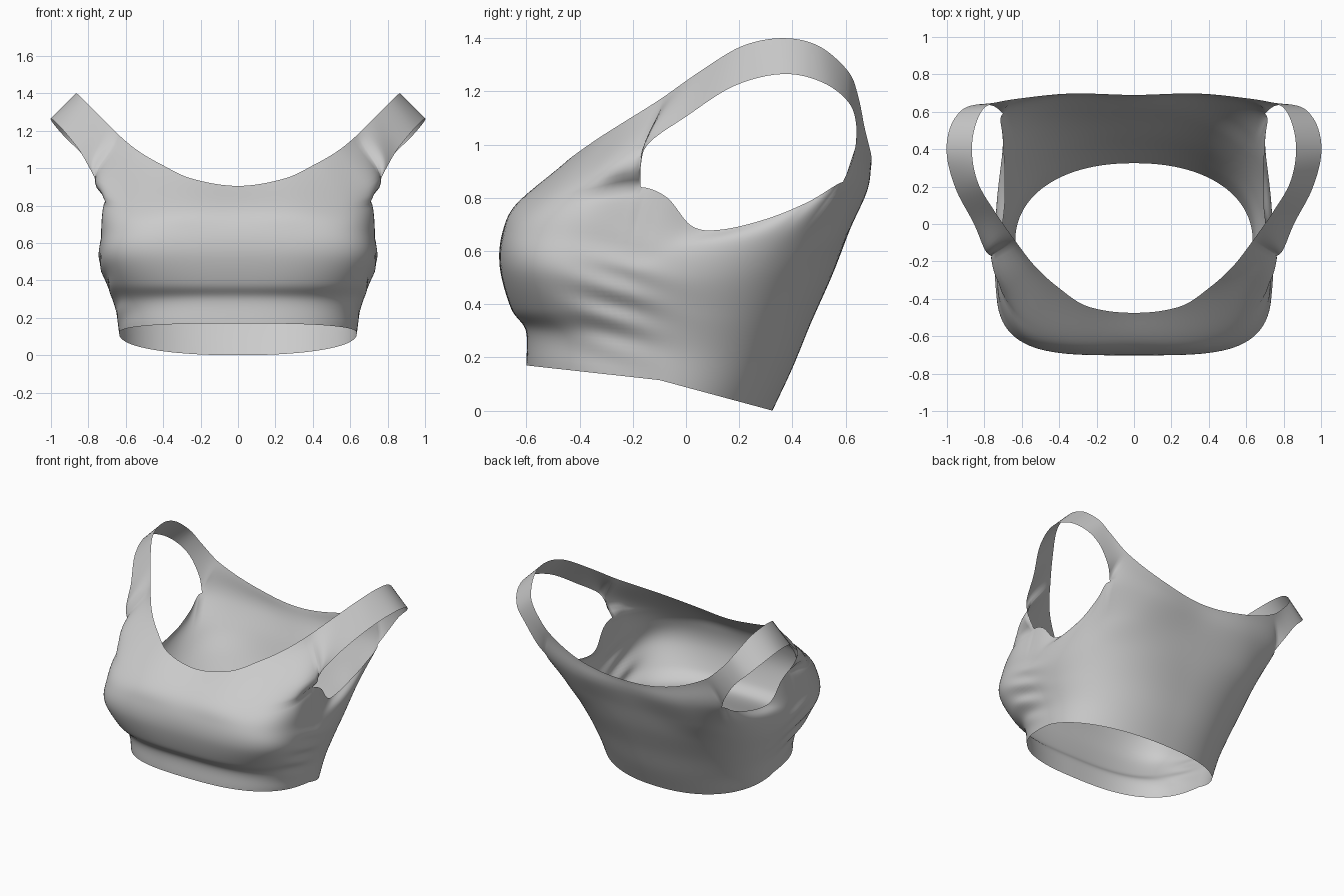
import bpy, bmesh
from math import sin, cos, radians, exp, pi
from mathutils import Vector

if "Cube" in bpy.data.objects:
    bpy.data.objects.remove(bpy.data.objects["Cube"])


def spline(keys, t):
    """Smooth curve through (t, vector) keys with uneven spacing."""
    n = len(keys)
    i = 0
    while i < n - 2 and t > keys[i + 1][0]:
        i += 1

    def slope(k):
        a, b = keys[max(k - 1, 0)], keys[min(k + 1, n - 1)]
        return (b[1] - a[1]) / (b[0] - a[0])
    (t0, p0), (t1, p1) = keys[i], keys[i + 1]
    h = t1 - t0
    u = (t - t0) / h
    return (p0 * (2*u**3 - 3*u*u + 1) + slope(i) * h * (u**3 - 2*u*u + u)
            + p1 * (3*u*u - 2*u**3) + slope(i + 1) * h * (u**3 - u*u))


def edge(points, closed=True):
    """Edge curve keyed by angle, continued across the centre plane."""
    keys = [(a, Vector(p)) for a, *p in points]
    if closed:
        flip = Vector((-1, 1, 1))
        a, p = keys[1]
        b, q = keys[-2]
        keys = [(-a, p * flip)] + keys + [(360 - b, q * flip)]
    return keys


# Horizontal sections: half width, centre y, front y/z/roundness, side z, back y/z/roundness
rings = [
    (.635, -.10, -.60, .17, 2.7, .115, .325, .00, 2.2),
    (.655, -.10, -.602, .30, 2.8, .25, .40, .16, 2.3),
    (.70, -.13, -.658, .385, 3.2, .38, .47, .33, 2.5),
    (.74, -.18, -.70, .54, 3.8, .50, .55, .51, 2.9),
    (.735, -.17, -.69, .67, 3.8, .60, .612, .67, 4.0),
]

# Angle, x, y, z along chest line and lower armhole
chest = edge([
    (0, 0, -.635, .775), (25, .33, -.63, .775), (45, .58, -.535, .785),
    (65, .70, -.37, .81), (84, .71, -.17, .84), (92, .71, -.07, .80),
    (99, .70, .02, .695), (107, .69, .13, .68), (115, .69, .30, .72),
    (124, .70, .46, .785), (132, .70, .59, .86), (150, .40, .673, .83),
    (180, 0, .668, .81)])
# Upper armhole, the outer edge of the strap
strap_outer = edge([
    (84, .71, -.17, .84), (86, .752, -.17, .92), (89, .793, -.145, 1.0),
    (94, .855, 0, 1.105), (100, .95, .18, 1.22), (106, 1.0, .36, 1.265),
    (113, .985, .51, 1.235), (119, .92, .61, 1.16), (124, .83, .64, 1.07),
    (128, .75, .63, .95), (132, .70, .59, .86)], closed=False)
# Neckline, the inner edge of the strap
neck = edge([
    (0, 0, -.475, .905), (25, .25, -.44, .945), (45, .41, -.335, 1.02),
    (65, .53, -.225, 1.09), (84, .635, -.09, 1.175), (94, .74, .06, 1.28),
    (100, .83, .21, 1.37), (106, .865, .36, 1.40), (113, .855, .50, 1.37),
    (119, .81, .61, 1.275), (124, .75, .645, 1.19), (132, .62, .67, 1.07),
    (150, .35, .697, .955), (180, 0, .69, .905)])


def ring_point(r, deg):
    w, yc, yf, zf, nf, zs, yb, zb, nb = r
    s, c = abs(sin(radians(deg))), cos(radians(deg))
    if deg in (0, 180):
        s = 0
    y1, z1, n = (yf, zf, nf) if c >= 0 else (yb, zb, nb)
    k = (s**n + abs(c)**n) ** (-1 / n)
    f = k * abs(c)
    return Vector((w * k * s, yc + (y1 - yc) * f, zs + (z1 - zs) * f))


def fold(p):
    """Small gathered creases at the side of the bust."""
    m = exp(-((p.y + .27) / .15)**2 - ((p.z - .40) / .17)**2)
    p.x += .009 * m * sin(2 * pi * (p.z + .3 * p.y) / .115)
    # tuck where the strap meets the armhole
    if p.x > .4:
        m = exp(-((p.y + .25) / .10)**2 - ((p.z - .86) / .03)**2)
        p.x -= .012 * m
    return p


def flare(a, u):
    """Outward swell that carries the bust into the strap."""
    width = 22 if a < 84 else 5
    m = exp(-((a - 84) / width)**2) * 6.75 * u * (1 - u)**2
    return Vector((.075, -.03, 0)) * m


# Column angles: denser around the armhole
cols = ([84 * i / 32 for i in range(32)] + [84 + i for i in range(48)]
        + [132 + 2 * i for i in range(25)])
SUB, UP = 8, 12
bm = bmesh.new()
body, upper = [], []
for a in cols:
    keys = [(i, ring_point(r, a)) for i, r in enumerate(rings)]
    keys += [(5, spline(chest, a))]
    top = spline(neck, a)
    strap = 84 < a < 132
    if not strap:
        keys.append((6.4, top))
    column = [bm.verts.new(fold(spline(keys, j / SUB))) for j in range(5 * SUB + 1)]
    body.append(column)
    if strap:
        low = spline(strap_outer, a)
        upper.append([bm.verts.new(low.lerp(top, j / UP) + flare(a, j / UP) * .7)
                      for j in range(UP + 1)])
    else:
        upper.append([column[-1]] + [
            bm.verts.new(fold(spline(keys, 5 + 1.4 * j / UP) + flare(a, j / UP)))
            for j in range(1, UP + 1)])

# Skin the torso band and the neckline-and-strap band
for grid in (body, upper):
    for c0, c1 in zip(grid, grid[1:]):
        for j in range(len(c0) - 1):
            bm.faces.new((c0[j], c1[j], c1[j + 1], c0[j + 1]))
for v in bm.verts:
    if abs(v.co.x) < 1e-4:
        v.co.x = 0

mesh = bpy.data.meshes.new("crop_top")
bm.to_mesh(mesh)
bm.free()
top_obj = bpy.data.objects.new("crop_top", mesh)
bpy.context.collection.objects.link(top_obj)
mirror = top_obj.modifiers.new("mirror", 'MIRROR')
mirror.use_clip = True
mirror.merge_threshold = .0005
for p in mesh.polygons:
    p.use_smooth = True
